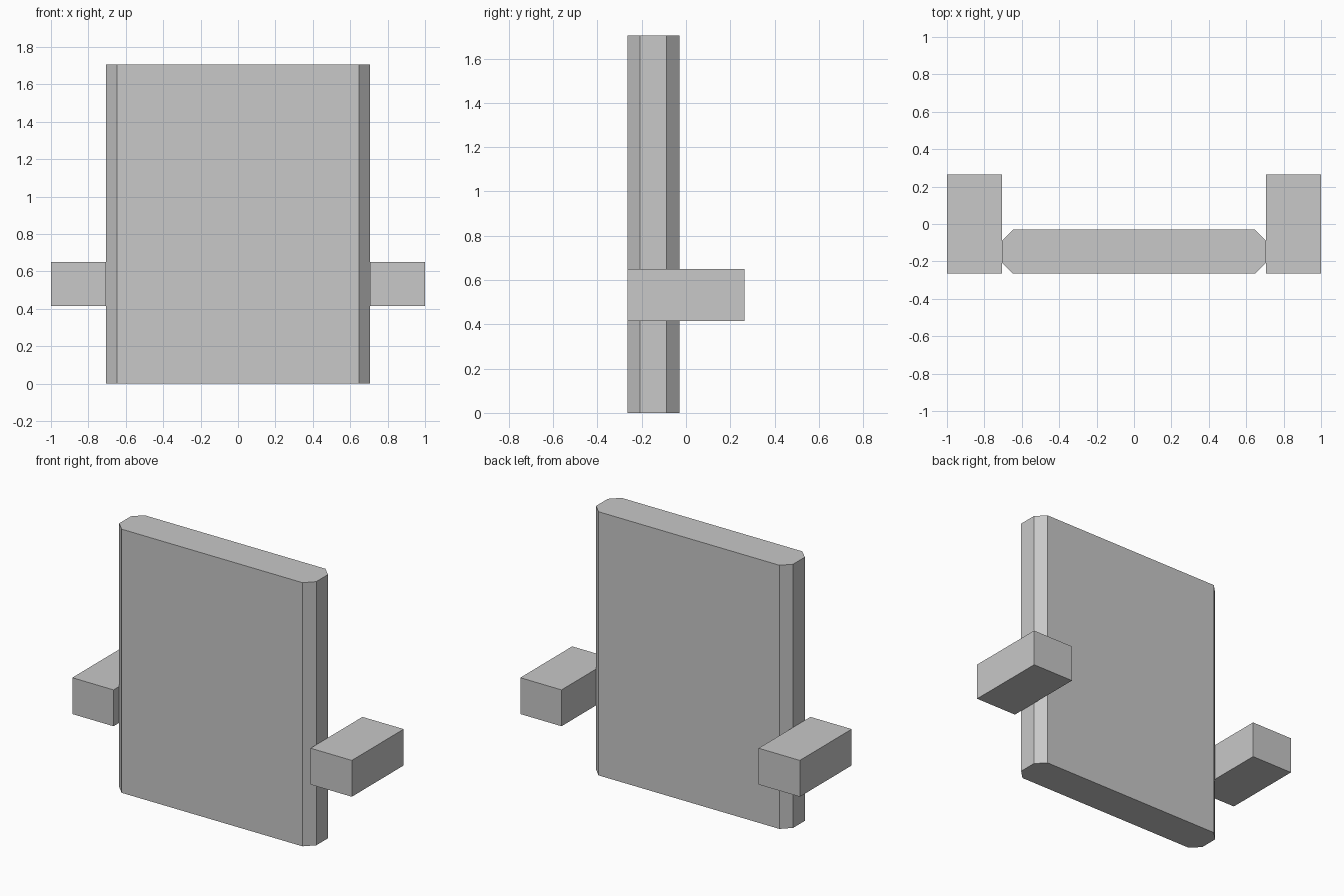
import bpy
import bmesh

default_cube = bpy.data.objects.get("Cube")
if default_cube:
    bpy.data.objects.remove(default_cube, do_unlink=True)

# Single flat colour
grey = bpy.data.materials.new("light_grey")
grey.use_nodes = True
colour = (0.58, 0.58, 0.58, 1)
grey.diffuse_color = colour
grey.node_tree.nodes["Principled BSDF"].inputs["Base Color"].default_value = colour


def make_box(name, low, high, chamfer=0):
    """Box between two corners, with optional chamfered upright edges."""
    bm = bmesh.new()
    bmesh.ops.create_cube(bm, size=1)
    for v in bm.verts:
        v.co = [lo + (c + 0.5) * (hi - lo) for c, lo, hi in zip(v.co, low, high)]
    if chamfer:
        upright = [e for e in bm.edges
                   if abs(e.verts[0].co.z - e.verts[1].co.z) > 0.1]
        bmesh.ops.bevel(bm, geom=upright, offset=chamfer,
                        offset_type='OFFSET', segments=1, affect='EDGES')
    bmesh.ops.recalc_face_normals(bm, faces=bm.faces)
    mesh = bpy.data.meshes.new(name)
    bm.to_mesh(mesh)
    bm.free()
    mesh.materials.append(grey)
    obj = bpy.data.objects.new(name, mesh)
    bpy.context.collection.objects.link(obj)
    return obj


half_width = 0.705
front = -0.265

# Upright panel
make_box("panel", (-half_width, front, 0), (half_width, -0.03, 1.705), chamfer=0.058)

# Side arms reaching back from the front plane
make_box("left_arm", (half_width, front, 0.415), (1, -front, 0.65))
make_box("right_arm", (-1, front, 0.415), (-half_width, -front, 0.65))
